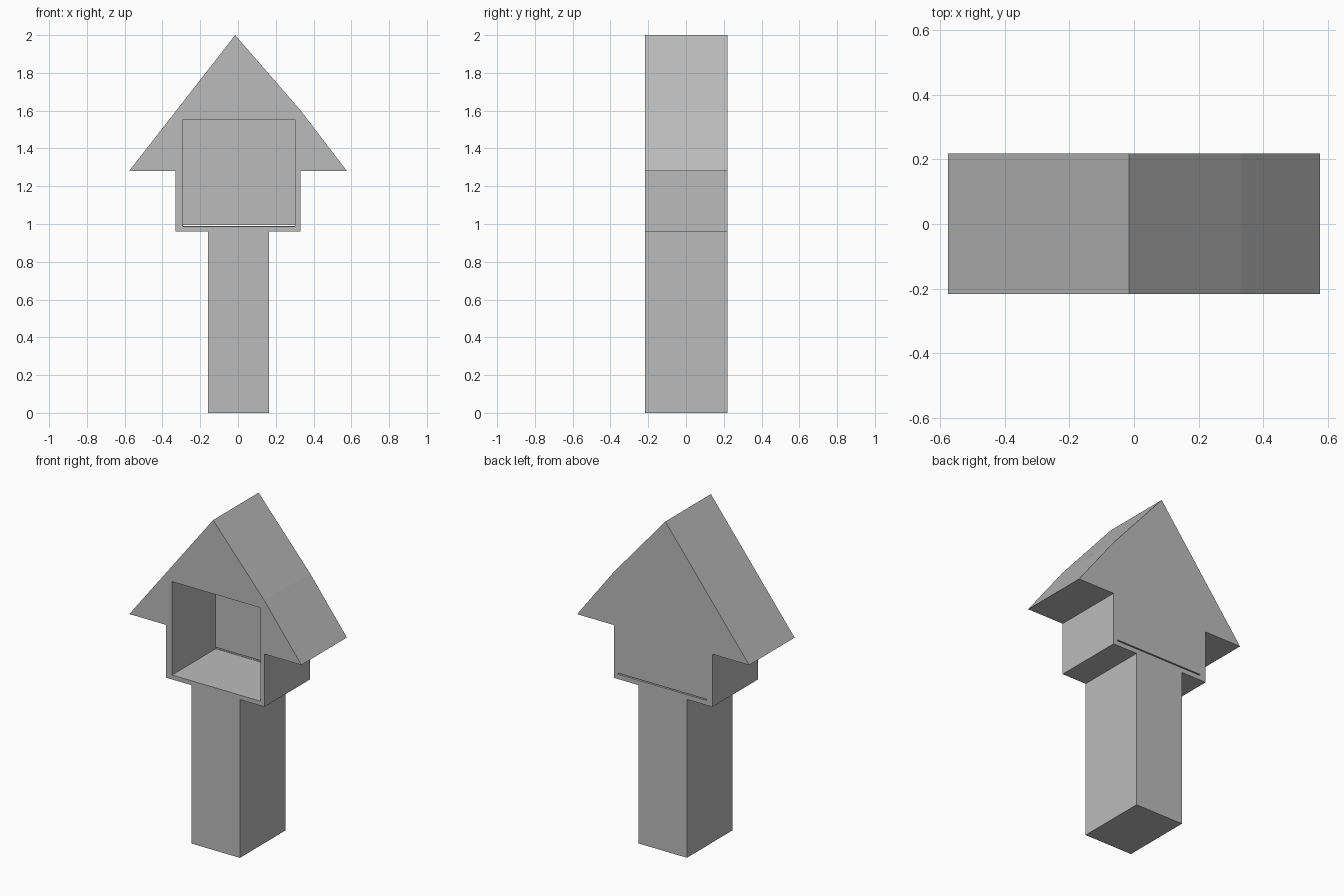
import bpy
import bmesh

cube = bpy.data.objects.get("Cube")
if cube:
    bpy.data.objects.remove(cube, do_unlink=True)

FRONT, BACK = -0.217, 0.219

grey = bpy.data.materials.new("plain grey")
grey.use_nodes = True
colour = (0.5, 0.5, 0.5, 1)
grey.diffuse_color = colour
grey.node_tree.nodes["Principled BSDF"].inputs["Base Color"].default_value = colour


def extrude_profile(name, outline, y0, y1):
    """Extrude an (x, z) outline along y."""
    bm = bmesh.new()
    face = bm.faces.new([bm.verts.new((x, y0, z)) for x, z in outline])
    new = bmesh.ops.extrude_face_region(bm, geom=[face])["geom"]
    moved = [v for v in new if isinstance(v, bmesh.types.BMVert)]
    bmesh.ops.translate(bm, verts=moved, vec=(0, y1 - y0, 0))
    bmesh.ops.recalc_face_normals(bm, faces=bm.faces)
    mesh = bpy.data.meshes.new(name)
    bm.to_mesh(mesh)
    bm.free()
    mesh.materials.append(grey)
    obj = bpy.data.objects.new(name, mesh)
    bpy.context.collection.objects.link(obj)
    return obj


def cut_box(target, x0, x1, y0, y1, z0, z1):
    """Subtract a box from the target and discard the cutter."""
    box = [(x0, z0), (x1, z0), (x1, z1), (x0, z1)]
    cutter = extrude_profile("cutter", box, y0, y1)
    cutter.hide_render = True
    mod = target.modifiers.new("cut", "BOOLEAN")
    mod.operation = "DIFFERENCE"
    mod.solver = "EXACT"
    mod.object = cutter
    bpy.context.view_layer.objects.active = target
    bpy.ops.object.modifier_apply(modifier=mod.name)
    bpy.data.objects.remove(cutter, do_unlink=True)


# Post, box and pitched roof share one extruded outline
outline = [
    (-0.16, 0), (0.165, 0), (0.165, 0.96), (0.33, 0.96), (0.33, 1.28),
    (0.577, 1.28), (0.33, 1.603), (-0.015, 2), (-0.577, 1.28),
    (-0.33, 1.28), (-0.33, 0.96), (-0.16, 0.96),
]
house = extrude_profile("house_on_post", outline, FRONT, BACK)

# Open compartment with a thin back wall
cut_box(house, -0.29, 0.303, FRONT - 0.1, 0.2, 0.987, 1.553)

# Narrow slit along the foot of the back wall
cut_box(house, -0.29, 0.303, 0.19, BACK + 0.1, 0.989, 0.996)
